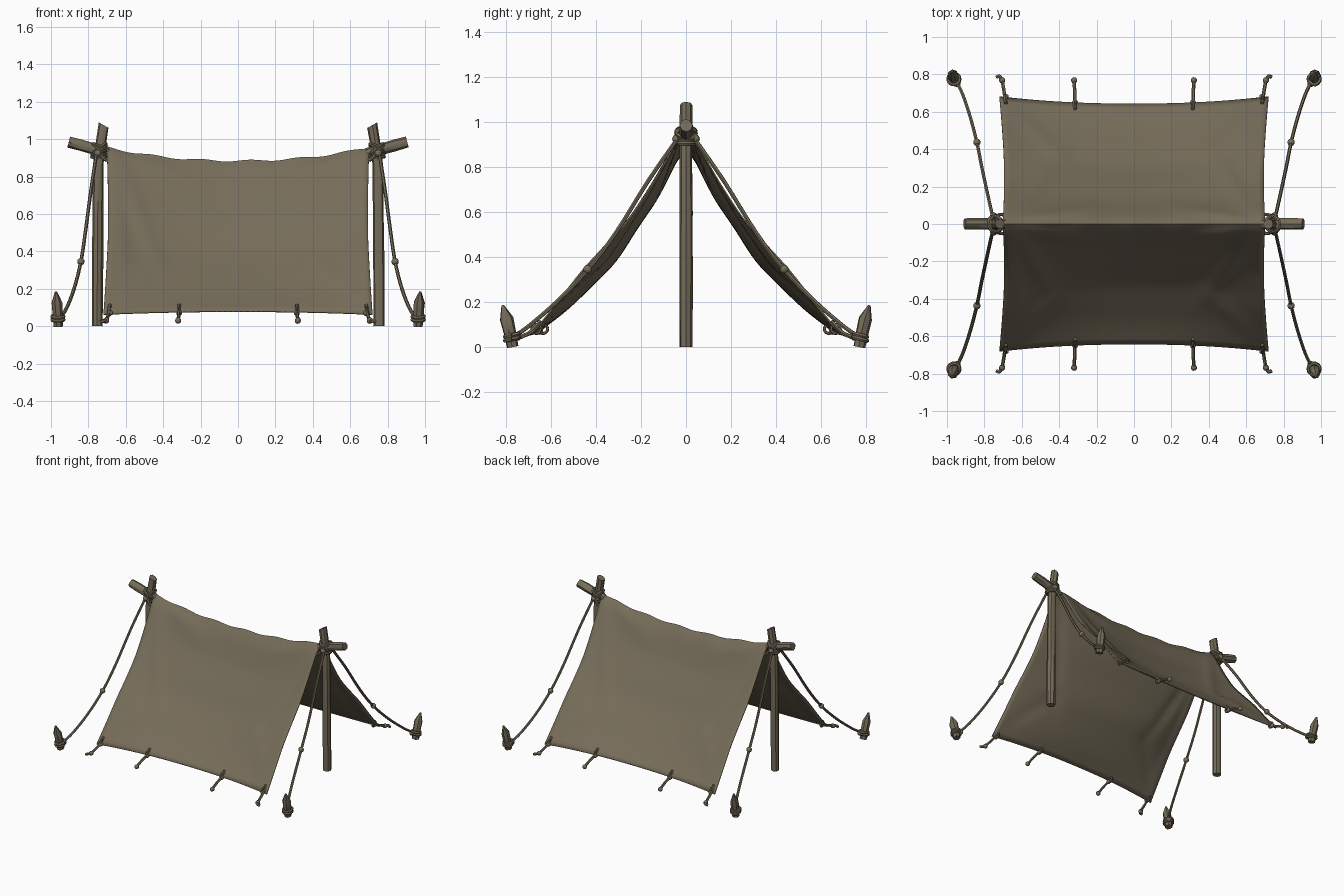
import bpy, bmesh, math, random
from mathutils import Vector, Matrix

if "Cube" in bpy.data.objects:
    bpy.data.objects.remove(bpy.data.objects["Cube"])

random.seed(4)
mat = bpy.data.materials.new("khaki brown")
mat.diffuse_color = (0.18, 0.15, 0.10, 1)
mat.use_nodes = True
mat.node_tree.nodes["Principled BSDF"].inputs["Base Color"].default_value = mat.diffuse_color


def finish(bm, name):
    bmesh.ops.recalc_face_normals(bm, faces=bm.faces)
    me = bpy.data.meshes.new(name)
    bm.to_mesh(me)
    bm.free()
    me.materials.append(mat)
    ob = bpy.data.objects.new(name, me)
    bpy.context.collection.objects.link(ob)
    return ob


def spline(pts, t):
    """Smooth curve through pts, t in 0..1."""
    p = [Vector(q) for q in pts]
    p = [2 * p[0] - p[1]] + p + [2 * p[-1] - p[-2]]
    n = len(p) - 3
    i = min(int(t * n), n - 1)
    f = t * n - i
    a, b, c, d = p[i:i + 4]
    return 0.5 * (2 * b + (c - a) * f + (2 * a - 5 * b + 4 * c - d) * f * f
                  + (3 * b - a - 3 * c + d) * f ** 3)


def tube(bm, pts, radii, sides=8, jitter=0.0):
    """Capped tube along pts; radii is one number or one per point."""
    pts = [Vector(p) for p in pts]
    if not isinstance(radii, (list, tuple)):
        radii = [radii] * len(pts)
    rings, side = [], None
    for i, p in enumerate(pts):
        d = (pts[min(i + 1, len(pts) - 1)] - pts[max(i - 1, 0)]).normalized()
        side = d.orthogonal() if side is None else side - d * side.dot(d)
        side.normalize()
        up = d.cross(side)
        ring = []
        for k in range(sides):
            a = 2 * math.pi * k / sides
            r = radii[i] * (1 + random.uniform(-jitter, jitter))
            ring.append(bm.verts.new(p + (side * math.cos(a) + up * math.sin(a)) * r))
        rings.append(ring)
    for r0, r1 in zip(rings, rings[1:]):
        for k in range(sides):
            j = (k + 1) % sides
            bm.faces.new((r0[k], r0[j], r1[j], r1[k]))
    bm.faces.new(rings[0])
    bm.faces.new(rings[-1])


def rope(bm, pts, r=0.009, n=14):
    tube(bm, [spline(pts, i / n) for i in range(n + 1)], r, 6)


def knot(bm, p, r):
    bmesh.ops.create_icosphere(bm, subdivisions=2, radius=r, matrix=Matrix.Translation(p))


def loop(bm, c, normal, R, r):
    """Closed rope ring around an axis."""
    rot = Vector(normal).to_track_quat('Z', 'Y')
    tube(bm, [Vector(c) + rot @ Vector((R * math.cos(a), R * math.sin(a), 0))
              for a in [2 * math.pi * i / 14 for i in range(15)]], r, 6)


# Canvas sheet: draped from the ridge, sagging towards its middle
EDGE = [(0, .955), (.055, .885), (.15, .725), (.25, .575), (.36, .45), (.46, .34), (.57, .20), (.68, .062)]
MID = [(0, .882), (.045, .82), (.125, .665), (.215, .53), (.31, .385), (.41, .28), (.525, .17), (.642, .078)]
# creases as (u0, t0, u1, t1, depth)
CREASES = [(-.98, .03, -.55, .75, .012), (-.98, .05, -.85, .9, .008), (.98, .04, .45, .8, .011),
           (.97, .95, .45, .55, .008), (-.97, .95, -.5, .6, .007), (.98, .04, .2, .25, .009),
           (-.98, .04, -.2, .25, .009)]


def crease(u, t):
    h = 0
    for u0, t0, u1, t1, d in CREASES:
        du, dt = u1 - u0, t1 - t0
        L = math.hypot(du, dt)
        s = ((u - u0) * du + (t - t0) * dt) / L / L
        if 0 < s < 1:
            off = ((u - u0) * dt - (t - t0) * du) / L
            h += d * math.sin(math.pi * s) * math.exp(-(off / .05) ** 2)
    return h


bm = bmesh.new()
NU, NV = 48, 56
grid = []
for j in range(NV + 1):
    v = -1 + 2 * j / NV
    t, sy = abs(v), (1 if v > 0 else -1)
    row = []
    e, m = spline([(*q, 0) for q in EDGE], t), spline([(*q, 0) for q in MID], t)
    for i in range(NU + 1):
        u = -1 + 2 * i / NU
        w = abs(u) ** 2.2
        q = m.lerp(e, w)
        half = .705 - .018 * math.sin(math.pi * t) + .015 * t
        h = crease(u * (1 if sy < 0 else -1), t)
        bump = .005 * math.sin(u * 17) * max(0, 1 - t * 7)
        row.append(bm.verts.new((u * half, sy * (q.x + h * .8), q.y + h * .6 + bump)))
    grid.append(row)
for j in range(NV):
    for i in range(NU):
        bm.faces.new((grid[j][i], grid[j][i + 1], grid[j + 1][i + 1], grid[j + 1][i]))
canvas = finish(bm, "canvas_sheet")
sol = canvas.modifiers.new("thickness", 'SOLIDIFY')
sol.thickness = 0.006
sol.offset = 0

for sx, side in ((-1, "left"), (1, "right")):
    # Upright post with a bent, obliquely cut top
    bm = bmesh.new()
    path = [(.754, 0, 0), (.752, 0, .3), (.75, 0, .6), (.747, 0, .86), (.735, 0, .97), (.718, 0, 1.075)]
    tube(bm, [(sx * x, y, z) for x, y, z in path], [.029, .030, .029, .028, .028, .027], 8, .06)
    for v in bm.verts:
        if v.co.z > 1.04:
            v.co.z -= (v.co.x * sx - .718) * -.4
    finish(bm, side + "_post")

    # Short ridge stub crossing the post
    bm = bmesh.new()
    tube(bm, [(sx * x, 0, z) for x, z in ((.69, .925), (.76, .945), (.84, .968), (.905, .985))],
         [.027, .03, .031, .029], 8, .06)
    finish(bm, side + "_ridge_stub")

    # Rope lashing around the crossing
    bm = bmesh.new()
    c = (sx * .742, 0, .95)
    for n in ((.75, 0, 1), (-.75, 0, 1), (.6, .25, 1), (-.6, -.25, 1)):
        loop(bm, c, n, .043, .010)
    for z in (.905, .922):
        loop(bm, (sx * .745, 0, z), (0, 0, 1), .036, .010)
    for sy in (-1, 1):
        knot(bm, (sx * .75, sy * .042, .925), .02)
        rope(bm, [(sx * .745, sy * .035, .93), (sx * .72, sy * .05, .90), (sx * .70, sy * .05, .885)])
    finish(bm, side + "_lashing")

    for sy, face in ((-1, "front"), (1, "back")):
        name = face + "_" + side
        M = lambda x, y, z: (sx * x, sy * y, z)

        # Guy rope with its tensioning knot
        bm = bmesh.new()
        rope(bm, [M(.755, .035, .93), M(.785, .17, .735), M(.815, .31, .51), M(.84, .435, .345),
                  M(.875, .57, .205), M(.915, .69, .10), M(.95, .765, .045)], .0095, 24)
        knot(bm, M(.84, .437, .345), .020)
        finish(bm, name + "_guy_rope")

        # Sharpened ground stake, leaning outwards
        bm = bmesh.new()
        tube(bm, [M(.962, .77, 0), M(.964, .782, .06), M(.968, .798, .125), M(.974, .815, .185)],
             [.026, .028, .030, .006], 7, .06)
        finish(bm, name + "_stake")
        bm = bmesh.new()
        for z in (.035, .052):
            loop(bm, M(.963, .775, z), (0, sy * .25, 1), .031, .010)
        knot(bm, M(.945, .75, .045), .018)
        finish(bm, name + "_stake_binding")

        # Hem ties: one at the corner, one further in
        bm = bmesh.new()
        for x, drift, y0 in ((.685, .02, .645), (.315, .005, .615)):
            z0 = .10
            rope(bm, [M(x, y0, z0 + .015), M(x + drift * .3, y0 + .035, z0 - .025),
                      M(x + drift * .5, .71, .055), M(x + drift, .77, .03)], .0095, 10)
            loop(bm, M(x, y0 + .02, z0 - .02), (1, 0, 0), .020, .007)
            knot(bm, M(x, y0 + .035, z0 - .03), .016)
            knot(bm, M(x + drift, .768, .030), .017)
            if x > .5:  # loose tail at the corner
                rope(bm, [M(x + drift, .77, .03), M(x + .035, .79, .028), M(x + .05, .785, .022)], .010, 6)
        finish(bm, name + "_hem_ties")

# Smooth shading with sharp cut ends
bpy.ops.object.select_all(action='SELECT')
bpy.context.view_layer.objects.active = canvas
bpy.ops.object.shade_smooth_by_angle(angle=math.radians(40))
